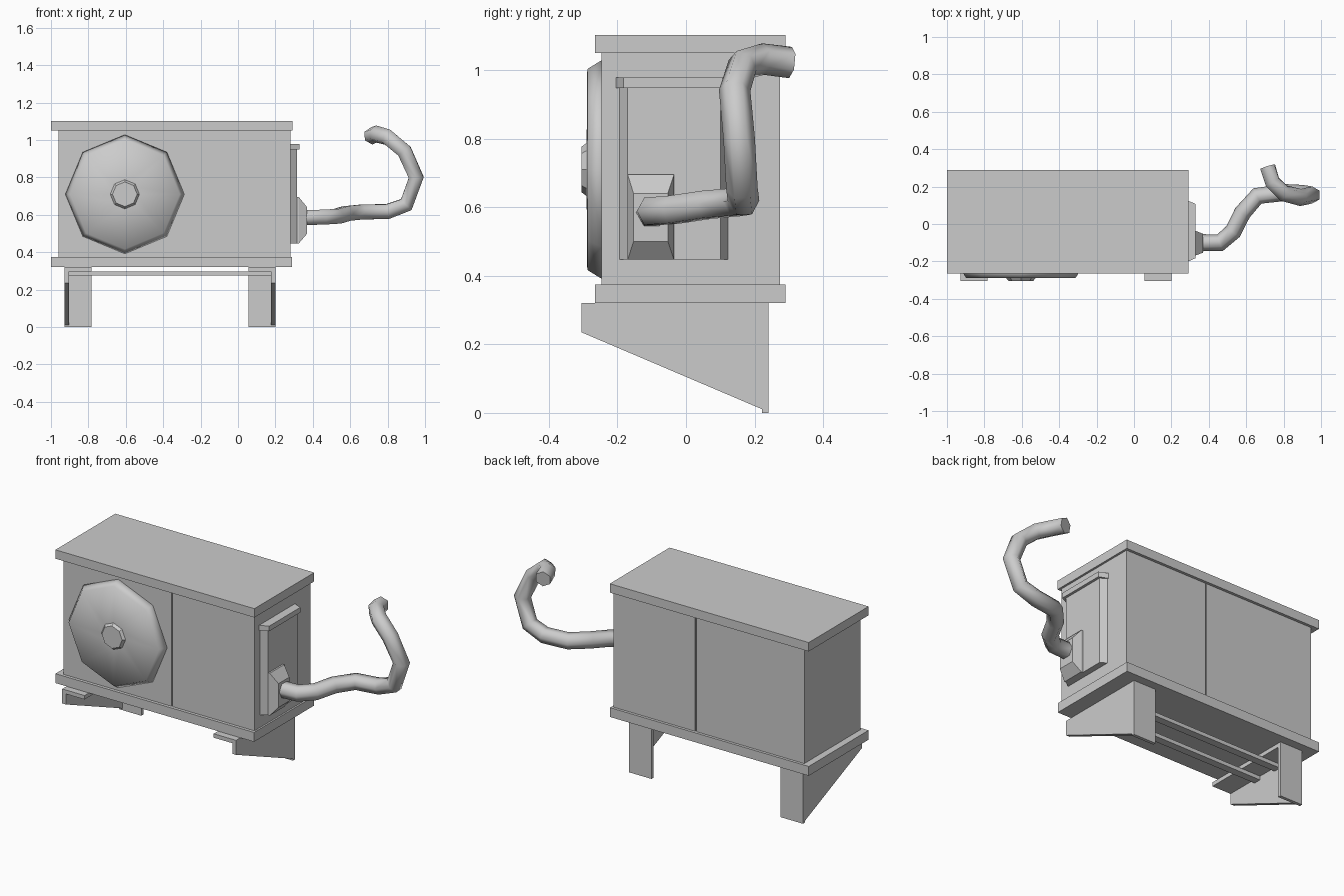
import bpy
from math import sin, cos, pi, radians
import bmesh

if "Cube" in bpy.data.objects:
    bpy.data.objects.remove(bpy.data.objects["Cube"])


def loft(name, loops, smooth=False):
    """Closed solid through matching loops of points, with end caps."""
    bm = bmesh.new()
    rings = [[bm.verts.new(p) for p in loop] for loop in loops]
    n = len(rings[0])
    for a, b in zip(rings, rings[1:]):
        for i in range(n):
            j = (i + 1) % n
            bm.faces.new((a[i], a[j], b[j], b[i]))
    bm.faces.new(rings[0][::-1])
    bm.faces.new(rings[-1])
    bmesh.ops.recalc_face_normals(bm, faces=bm.faces[:])
    me = bpy.data.meshes.new(name)
    bm.to_mesh(me)
    bm.free()
    ob = bpy.data.objects.new(name, me)
    bpy.context.collection.objects.link(ob)
    if smooth:
        for p in me.polygons:
            p.use_smooth = True
    return ob


def rect_x(x, y0, y1, z0, z1):
    return [(x, y0, z0), (x, y1, z0), (x, y1, z1), (x, y0, z1)]


def box(name, x0, x1, y0, y1, z0, z1):
    return loft(name, [rect_x(x0, y0, y1, z0, z1), rect_x(x1, y0, y1, z0, z1)])


def octagon(r, y, cx=-0.605, cz=0.71):
    return [(cx + r * cos(i * pi / 4), y, cz + r * sin(i * pi / 4)) for i in range(8)]


# Cabinet: two body panels with a narrow seam, between lid and base slabs
box("fan_cabinet", -0.96, -0.259, -0.247, 0.274, 0.37, 1.055)
box("service_cabinet", -0.251, 0.28, -0.247, 0.274, 0.37, 1.055)
box("seam_backing", -0.27, -0.24, -0.241, 0.268, 0.37, 1.055)
box("lid", -1.0, 0.292, -0.265, 0.29, 1.05, 1.102)
box("base", -1.0, 0.29, -0.265, 0.29, 0.32, 0.375)

# Octagonal fan cover and hub
loft("fan_cover", [octagon(0.325, -0.236), octagon(0.293, -0.288), octagon(0.06, -0.290)], True)
loft("fan_hub", [octagon(0.081, -0.286), octagon(0.066, -0.305)])

# Wall brackets: tapered side plate, back plate and top flange, mirrored
MID = -0.3635
for side, label in ((-1, "left"), (1, "right")):
    xo, xp, xi = (MID + side * d for d in (0.5645, 0.541, 0.4195))
    prof = [(-0.305, 0.32), (-0.305, 0.235), (0.24, 0.003), (0.24, 0.32)]
    loft(label + "_bracket_side", [[(x, y, z) for y, z in prof] for x in (xo, xp)])
    box(label + "_bracket_back", xo, xi, 0.222, 0.24, 0.0, 0.32)
    box(label + "_bracket_flange", xo, xi, -0.305, 0.24, 0.297, 0.32)

# Cross bars between brackets
for i, y in enumerate((-0.09, 0.07)):
    box("cross_bar_%d" % i, -0.905, 0.178, y - 0.022, y + 0.022, 0.275, 0.297)

# Side valve cover: chamfered panel, cap, pipe socket
loft("valve_cover", [rect_x(0.275, -0.198, 0.125, 0.447, 0.95),
                     rect_x(0.315, -0.17, 0.10, 0.447, 0.95)])
loft("valve_cover_cap", [rect_x(0.275, -0.207, 0.13, 0.948, 0.978),
                         rect_x(0.33, -0.182, 0.107, 0.948, 0.978)])
loft("pipe_socket", [rect_x(0.30, -0.17, -0.035, 0.447, 0.695),
                     rect_x(0.325, -0.17, -0.035, 0.447, 0.695),
                     rect_x(0.37, -0.153, -0.053, 0.50, 0.64)])

# Bent pipe
path = [(0.36, -0.10, 0.585), (0.46, -0.10, 0.588), (0.53, -0.04, 0.592),
        (0.58, 0.06, 0.607), (0.66, 0.15, 0.615), (0.80, 0.168, 0.618),
        (0.90, 0.163, 0.655), (0.953, 0.155, 0.80), (0.89, 0.142, 0.94),
        (0.80, 0.165, 1.015), (0.74, 0.225, 1.032), (0.715, 0.305, 1.022)]
cu = bpy.data.curves.new("pipe", "CURVE")
cu.dimensions = "3D"
cu.bevel_depth = 0.046
cu.bevel_resolution = 1
cu.use_fill_caps = True
sp = cu.splines.new("POLY")
sp.points.add(len(path) - 1)
for pt, co in zip(sp.points, path):
    pt.co = (*co, 1)
pipe = bpy.data.objects.new("pipe", cu)
bpy.context.collection.objects.link(pipe)
bpy.context.view_layer.objects.active = pipe
pipe.select_set(True)
bpy.ops.object.convert(target="MESH")
bpy.ops.object.shade_smooth_by_angle(angle=radians(65))
